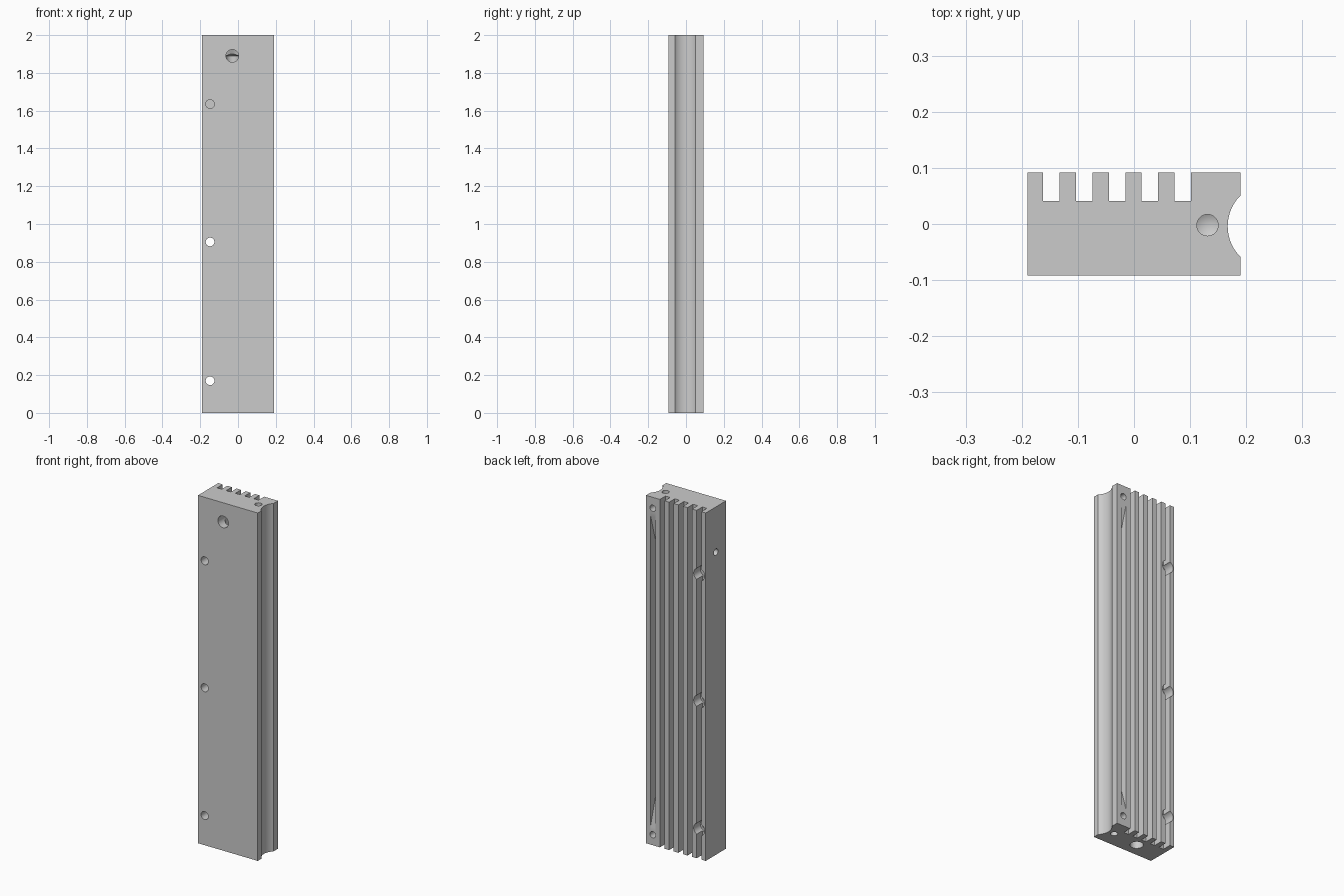
import bpy, bmesh, math
from mathutils import Vector

if "Cube" in bpy.data.objects:
    bpy.data.objects.remove(bpy.data.objects["Cube"])

H = 2.0
FRONT, BACK, FLOOR, SIDE = -0.092, 0.092, 0.041, 0.19


def prism(name, pts, direction):
    """Extrude a closed loop of 3D points along a direction."""
    bm = bmesh.new()
    face = bm.faces.new([bm.verts.new(p) for p in pts])
    top = bmesh.ops.extrude_face_region(bm, geom=[face])["geom"]
    bmesh.ops.translate(bm, vec=direction,
                        verts=[v for v in top if isinstance(v, bmesh.types.BMVert)])
    bmesh.ops.recalc_face_normals(bm, faces=bm.faces)
    return to_object(name, bm)


def to_object(name, bm):
    mesh = bpy.data.meshes.new(name)
    bm.to_mesh(mesh)
    bm.free()
    ob = bpy.data.objects.new(name, mesh)
    bpy.context.collection.objects.link(ob)
    return ob


def cut(cutter):
    """Subtract a cutter from the bar, then remove it."""
    cutter.hide_render = True
    bpy.context.view_layer.objects.active = bar
    mod = bar.modifiers.new("cut", 'BOOLEAN')
    mod.operation = 'DIFFERENCE'
    mod.solver = 'EXACT'
    mod.object = cutter
    bpy.ops.object.modifier_apply(modifier=mod.name)
    bpy.data.objects.remove(cutter)


def drill(start, direction, r, depth, tip=0.0):
    """Round hole from a surface point, with an optional conical bottom."""
    d, over = Vector(direction), 0.02
    bm = bmesh.new()
    bmesh.ops.create_cone(bm, cap_ends=True, cap_tris=True, segments=40,
                          radius1=r, radius2=r, depth=depth + over)
    for v in bm.verts:
        if v.co.xy.length < r * 0.1 and v.co.z > 0:
            v.co.z += tip
    ob = to_object("drill_cutter", bm)
    ob.rotation_mode = 'QUATERNION'
    ob.rotation_quaternion = Vector((0, 0, 1)).rotation_difference(d)
    ob.location = Vector(start) + d * (depth - over) / 2
    cut(ob)


# Bar profile: flat front, concave right side, finned back
profile = [(-SIDE, FRONT), (SIDE, FRONT)]
R, cy, half = 0.0773, -0.004, 0.055
cx = 0.167 + R
a = math.asin(half / R)
for i in range(25):
    t = -a + 2 * a * i / 24
    profile.append((cx - R * math.cos(t), cy + R * math.sin(t)))
profile += [(SIDE, BACK)]
for i in reversed(range(5)):
    left = -0.162 + i * 0.0585
    right = left + 0.0295
    profile += [(right, BACK), (right, FLOOR), (left, FLOOR), (left, BACK)]
profile += [(-SIDE, BACK)]
bar = prism("finned_bar", [(x, y, 0) for x, y in profile], (0, 0, H))

# Mounting holes, counterbored through the fins
for z in (0.17, 0.905, 1.635):
    drill((-0.148, FRONT, z), (0, 1, 0), 0.023, 0.2)
    drill((-0.148, BACK, z), (0, -1, 0), 0.035, 0.06)

# Main channel from the bottom, front port and side port
drill((-0.03, -0.015, 0), (0, 0, 1), 0.034, 1.89, 0.017)
drill((-0.03, FRONT, 1.89), (0, 1, 0), 0.0335, 0.08, 0.015)
drill((-SIDE, 0, 1.74), (1, 0, 0), 0.019, 0.145)

# Blind screw holes in both ends and in the wide back rib
drill((0.131, -0.002, H), (0, 0, -1), 0.019, 0.15, 0.01)
drill((0.131, -0.002, 0), (0, 0, 1), 0.019, 0.15, 0.01)
for z in (0.06, 1.937):
    drill((0.147, BACK, z), (0, -1, 0), 0.018, 0.06, 0.009)

# Long back slot with ramped ends
side = [(BACK + 0.02, 0.105), (BACK, 0.105), (BACK - 0.065, 0.33),
        (BACK - 0.065, 1.665), (BACK, 1.89), (BACK + 0.02, 1.89)]
cut(prism("slot_cutter", [(0.131, y, z) for y, z in side], (0.03, 0, 0)))

# Smooth round walls, keep machined edges crisp
bpy.ops.object.select_all(action='DESELECT')
bar.select_set(True)
bpy.context.view_layer.objects.active = bar
bpy.ops.object.shade_smooth_by_angle(angle=math.radians(25))
